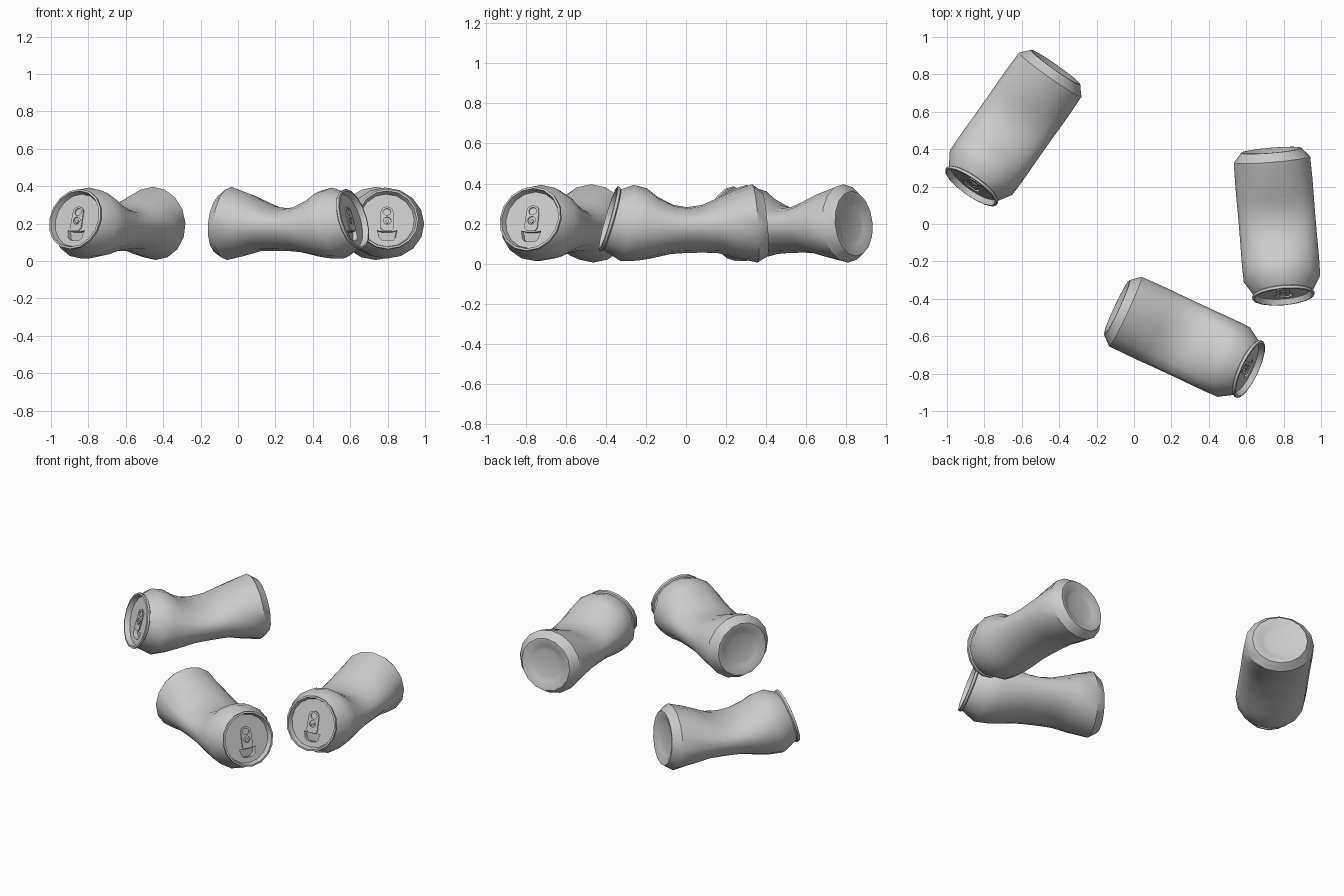
import bpy, bmesh
from math import sin, cos, pi, radians
from mathutils import Matrix, Vector

if "Cube" in bpy.data.objects:
    bpy.data.objects.remove(bpy.data.objects["Cube"])

SIDES = 16
LID = (0.42, 0.225, 16)       # centre along can, centre height, tilt in degrees
BASE = (-0.365, 0.2, -5)


def frame(u, z, tilt):
    """Plane across the can: x = sideways, y = up, z = along the can."""
    t = radians(tilt)
    m = Matrix(((0, -sin(t), cos(t)), (1, 0, 0), (0, cos(t), sin(t)))).to_4x4()
    m.translation = (u, 0, z)
    return m


def ring(bm, plane, wide, up, down, depth=0.0):
    m = frame(*plane)
    out = []
    for i in range(SIDES):
        a = 2 * pi * i / SIDES
        h = sin(a) * (up if sin(a) > 0 else down)
        out.append(bm.verts.new(m @ Vector((wide * cos(a), h, depth))))
    return out


def bridge(bm, a, b):
    n = len(a)
    for i in range(n):
        j = (i + 1) % n
        bm.faces.new((a[i], a[j], b[j], b[i]))


def can_mesh():
    bm = bmesh.new()
    rings = []
    # domed base, from the middle outwards
    for depth, r in ((0.024, 0.085), (0.018, 0.11), (0.0, 0.15), (0.0, 0.163), (0.008, 0.168)):
        rings.append(ring(bm, BASE, r, r, r, depth))
    # crushed wall: along, height, tilt, half width, upper and lower half height
    for u, z, t, w, up, down in (
            (-0.315, 0.2, -4, 0.205, 0.197, 0.195),
            (-0.21, 0.195, -5, 0.207, 0.165, 0.168),
            (-0.12, 0.195, -3, 0.207, 0.126, 0.142),
            (-0.05, 0.195, 0, 0.206, 0.098, 0.14),
            (0.03, 0.195, 2, 0.206, 0.087, 0.142),
            (0.10, 0.195, 4, 0.206, 0.098, 0.148),
            (0.19, 0.195, 7, 0.207, 0.14, 0.172),
            (0.25, 0.197, 8, 0.207, 0.18, 0.184),
            (0.325, 0.2, 10, 0.205, 0.196, 0.19)):
        rings.append(ring(bm, (u, z, t), w, up, down))
    # neck, lip and countersink
    for depth, r in ((-0.02, 0.158), (-0.014, 0.167), (0.0, 0.167), (0.002, 0.156), (-0.028, 0.146)):
        rings.append(ring(bm, LID, r, r, r, depth))
    for a, b in zip(rings, rings[1:]):
        bridge(bm, a, b)
    bm.faces.new(rings[0])

    # lid panel with the sunken mouth
    m = frame(*LID)
    half = [(0.0, -0.112), (0.03, -0.109), (0.045, -0.095), (0.047, -0.078), (0.055, -0.056), (0.025, -0.062)]
    pts = half + [(-x, y) for x, y in reversed(half[1:])]
    outer = [bm.verts.new(m @ Vector((x, y, -0.028))) for x, y in pts]
    inner = [bm.verts.new(m @ Vector((x * 0.92, y, -0.05 + 0.2 * (y + 0.08)))) for x, y in pts]
    bridge(bm, outer, inner)
    bm.faces.new(inner)
    edges = []
    for loop in (rings[-1], outer):
        edges += [bm.edges.get((loop[i], loop[i - 1])) for i in range(len(loop))]
    bmesh.ops.triangle_fill(bm, edges=edges, use_beauty=True)
    bmesh.ops.recalc_face_normals(bm, faces=bm.faces)
    me = bpy.data.meshes.new("crushed_can")
    bm.to_mesh(me)
    bm.free()
    return me


def oval(cx, cy, rx, ry, n=14):
    return [(cx + rx * cos(2 * pi * i / n), cy + ry * sin(2 * pi * i / n)) for i in range(n)]


def tab_curve():
    cu = bpy.data.curves.new("pull_tab", 'CURVE')
    cu.dimensions = '2D'
    cu.fill_mode = 'BOTH'
    cu.extrude = 0.003
    top = [(0.034 * cos(pi * i / 8), 0.044 + 0.03 * sin(pi * i / 8)) for i in range(9)]
    outline = top + [(-0.036, -0.045), (-0.024, -0.058), (0.024, -0.058), (0.036, -0.045)]
    # outline, finger hole, rivet hole, rivet
    for pts in (outline, oval(0, 0.044, 0.021, 0.019), oval(0, -0.004, 0.021, 0.02), oval(0, -0.008, 0.01, 0.01)):
        sp = cu.splines.new('POLY')
        sp.points.add(len(pts) - 1)
        for p, (x, y) in zip(sp.points, pts):
            p.co = (x, y, 0, 1)
        sp.use_cyclic_u = True
    return cu


# three copies of the same crushed can lying on the ground
can, tab = can_mesh(), tab_curve()
for name, x, y, angle in (("right", 0.764, 0.03, -85.2), ("front", 0.239, -0.601, -25), ("left", -0.63, 0.54, 234.8)):
    place = Matrix.Translation((x, y, 0)) @ Matrix.Rotation(radians(angle), 4, 'Z')
    body = bpy.data.objects.new(name + "_can", can)
    body.matrix_world = place
    pull = bpy.data.objects.new(name + "_pull_tab", tab)
    pull.matrix_world = place @ frame(*LID) @ Matrix.Translation((0, 0, -0.021))
    for ob in (body, pull):
        bpy.context.collection.objects.link(ob)
    if name == "right":
        body.select_set(True)
        bpy.context.view_layer.objects.active = body
bpy.ops.object.shade_smooth_by_angle(angle=radians(40))
